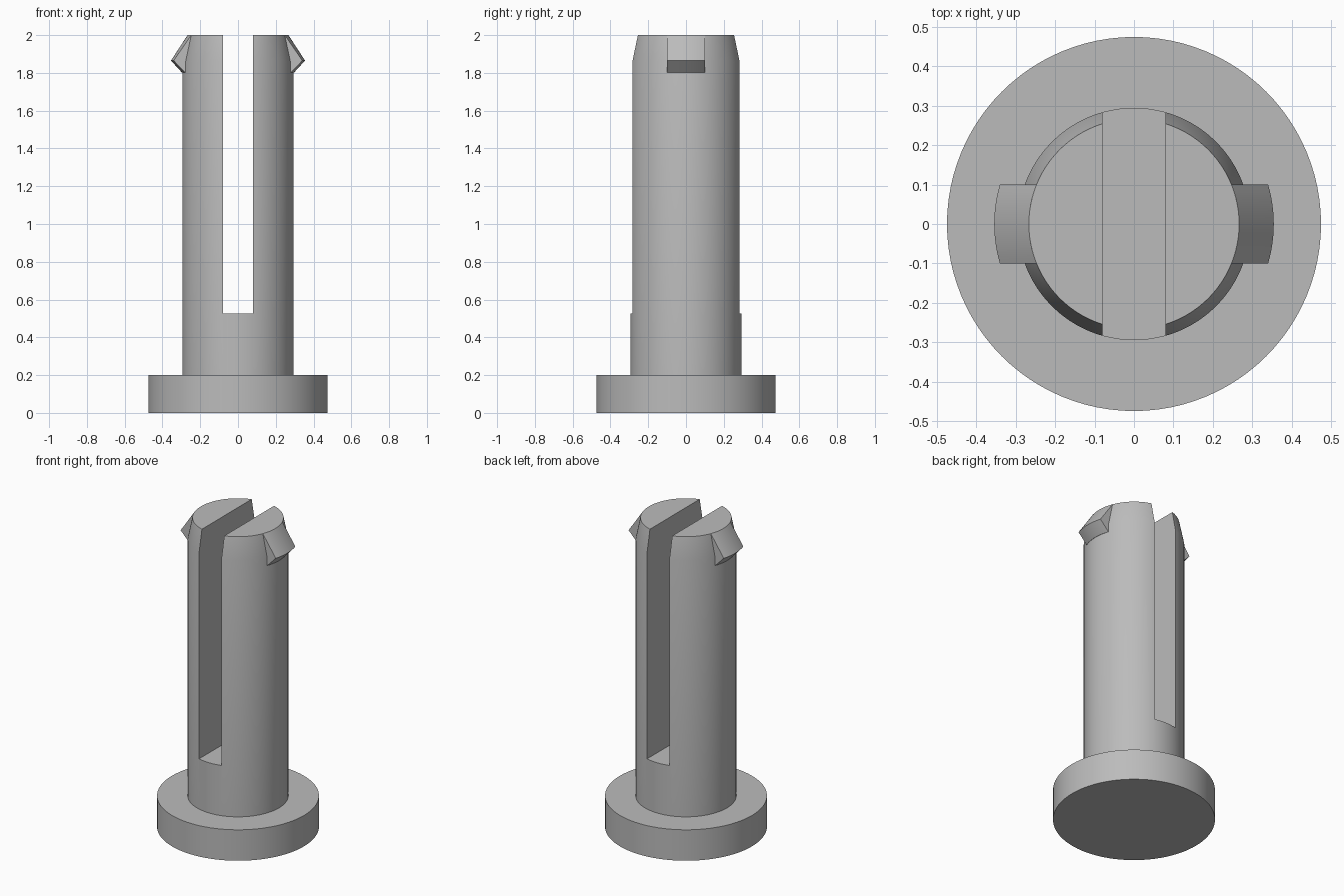
import bpy
import bmesh
from math import cos, sin, pi, radians, sqrt

if "Cube" in bpy.data.objects:
    bpy.data.objects.remove(bpy.data.objects["Cube"])

grey = bpy.data.materials.new("mid_grey")
grey.use_nodes = True
colour = (0.5, 0.5, 0.5, 1)
grey.diffuse_color = colour
grey.node_tree.nodes["Principled BSDF"].inputs["Base Color"].default_value = colour


def finish(name, bm):
    """Turn a bmesh into a coloured object with smooth curves and sharp edges."""
    bmesh.ops.recalc_face_normals(bm, faces=bm.faces)
    mesh = bpy.data.meshes.new(name)
    bm.to_mesh(mesh)
    bm.free()
    obj = bpy.data.objects.new(name, mesh)
    bpy.context.collection.objects.link(obj)
    mesh.materials.append(grey)
    return obj


def smooth(obj):
    bpy.ops.object.select_all(action='DESELECT')
    obj.select_set(True)
    bpy.context.view_layer.objects.active = obj
    bpy.ops.object.shade_smooth_by_angle(angle=radians(30))


def loft(name, rings, closed):
    """Skin a list of equal point rings and cap both ends."""
    bm = bmesh.new()
    rows = [[bm.verts.new(p) for p in ring] for ring in rings]
    count = len(rows[0])
    for a, b in zip(rows, rows[1:]):
        for i in range(count if closed else count - 1):
            j = (i + 1) % count
            bm.faces.new((a[i], a[j], b[j], b[i]))
    bm.faces.new(rows[0])
    bm.faces.new(rows[-1])
    return finish(name, bm)


def turned(name, profile, sides=96):
    rings = [[(r * cos(2 * pi * i / sides), r * sin(2 * pi * i / sides), z)
              for i in range(sides)] for r, z in profile]
    return loft(name, rings, True)


# Round base flange
smooth(turned("base_flange", [(0.475, 0), (0.475, 0.2)]))

# Shaft with a tapered tip, split by a slot
shaft = turned("split_shaft", [(0.295, 0.19), (0.295, 1.86), (0.267, 2)])
bm = bmesh.new()
bmesh.ops.create_cube(bm, size=1)
bmesh.ops.scale(bm, vec=(0.16, 1, 2), verts=bm.verts)
bmesh.ops.translate(bm, vec=(0, 0, 1.525), verts=bm.verts)
cutter = finish("slot_cutter", bm)
cutter.hide_render = True
cut = shaft.modifiers.new("slot", 'BOOLEAN')
cut.operation = 'DIFFERENCE'
cut.solver = 'EXACT'
cut.object = cutter
bpy.context.view_layer.objects.active = shaft
bpy.ops.object.modifier_apply(modifier=cut.name)
bpy.data.objects.remove(cutter)
smooth(shaft)

# Curved snap barbs at the tip, one on each side
barb_profile = [(0.267, 2), (0.355, 1.865), (0.297, 1.802), (0.2, 1.83)]
half_width, steps = 0.1, 12
for side, label in ((1, "left"), (-1, "right")):
    slices = []
    for i in range(steps + 1):
        y = half_width * (2 * i / steps - 1)
        slices.append([(side * sqrt(r * r - y * y), y, z) for r, z in barb_profile])
    smooth(loft(label + "_barb", slices, True))
